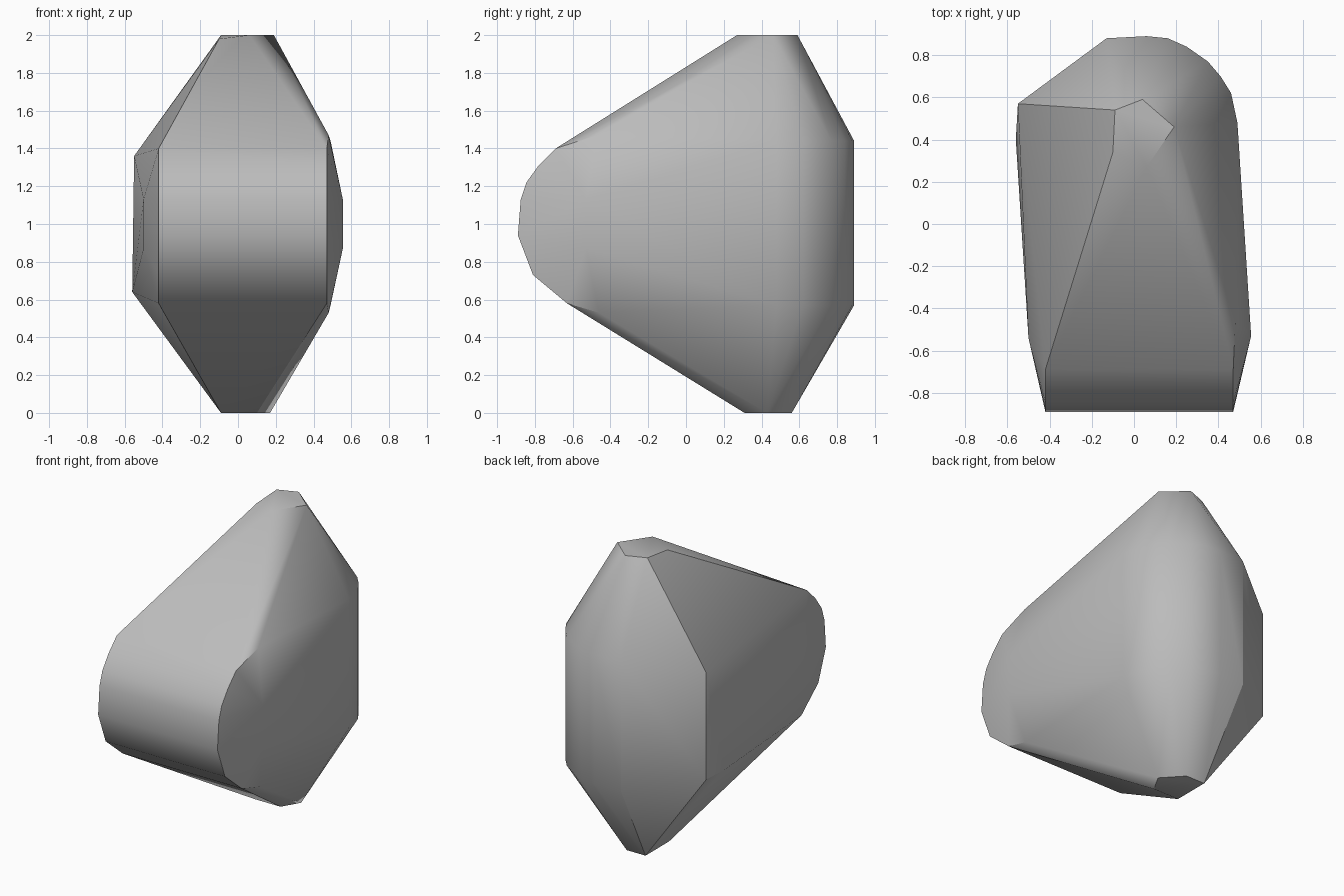
import bpy
import bmesh
import math

# Remove the default object
cube = bpy.data.objects.get("Cube")
if cube:
    bpy.data.objects.remove(cube, do_unlink=True)

# Grey stone material
stone = bpy.data.materials.new("stone grey")
stone.use_nodes = True
stone.diffuse_color = (0.5, 0.5, 0.5, 1)
stone.node_tree.nodes["Principled BSDF"].inputs["Base Color"].default_value = (0.5, 0.5, 0.5, 1)

points = []


def add_level(outline, z):
    """Add a horizontal outline of corner points at one height."""
    for x, y in outline:
        points.append((x, y, z))


# Small flat crown and foot
add_level([(-0.09, 0.54), (0.04, 0.59), (0.19, 0.46), (0.06, 0.27)], 2)
points.append((-0.1, 0.34, 1.98))
add_level([(-0.09, 0.56), (0.05, 0.56), (0.17, 0.43), (0.1, 0.31), (-0.09, 0.31)], 0)

# Rounded back, running around to the sharp rear corner
back = [(-0.13, 0.88), (0.06, 0.89), (0.16, 0.88), (0.25, 0.84),
        (0.35, 0.77), (0.41, 0.7), (0.46, 0.62), (0.49, 0.48)]
add_level(back, 1.44)
add_level(back, 0.57)
for z in (1.36, 0.64):
    points.append((-0.55, 0.57, z))
points.append((-0.56, 0.4, 0.64))

# Broad curved front, one row of points from side to side per height
front = [(-0.69, 1.4), (-0.78, 1.31), (-0.845, 1.22), (-0.875, 1.13),
         (-0.89, 0.94), (-0.81, 0.73), (-0.63, 0.58)]
for y, z in front:
    points.append((-0.42, y, z))
    points.append((0.47, y, z))

# Shoulders of the two flanks
points.append((0.48, -0.47, 1.47))
points.append((0.48, -0.46, 0.53))
for z in (1.13, 0.87):
    points.append((0.555, -0.53, z))
    points.append((-0.5, -0.54, z))

# Wrap the points in a faceted hull
bm = bmesh.new()
for p in points:
    bm.verts.new(p)
hull = bmesh.ops.convex_hull(bm, input=bm.verts)
spare = {v for v in hull["geom_interior"] + hull["geom_unused"]
         if isinstance(v, bmesh.types.BMVert) and not v.link_faces}
bmesh.ops.delete(bm, geom=list(spare), context="VERTS")
bmesh.ops.dissolve_limit(bm, angle_limit=math.radians(1), verts=bm.verts, edges=bm.edges)
bmesh.ops.recalc_face_normals(bm, faces=bm.faces)

mesh = bpy.data.meshes.new("boulder")
bm.to_mesh(mesh)
bm.free()
mesh.materials.append(stone)
boulder = bpy.data.objects.new("boulder", mesh)
bpy.context.collection.objects.link(boulder)

# Smooth the gentle bends and keep the hard ridges
bpy.ops.object.select_all(action="DESELECT")
boulder.select_set(True)
bpy.context.view_layer.objects.active = boulder
bpy.ops.object.shade_smooth_by_angle(angle=math.radians(32))
